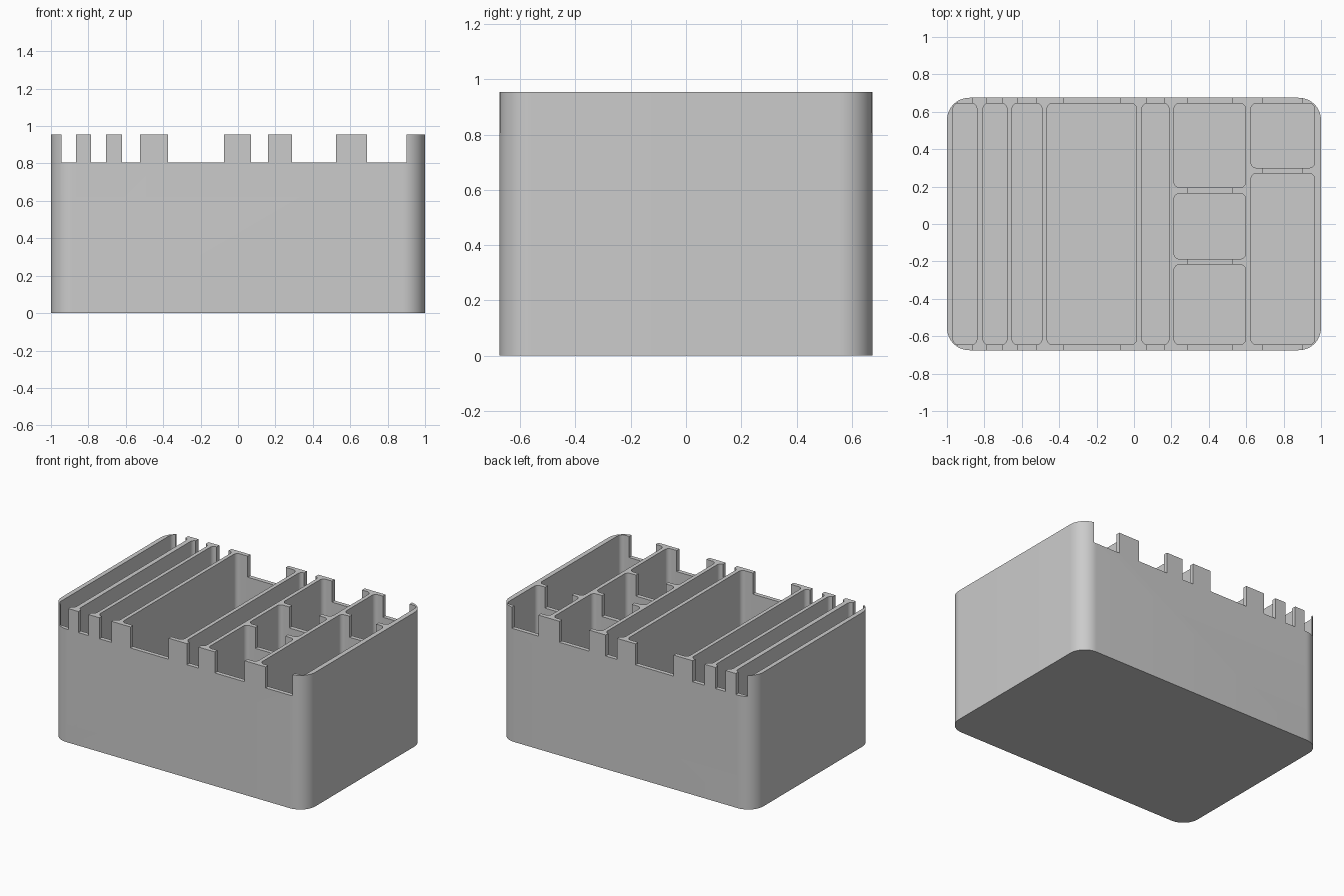
import bpy, bmesh, math

if "Cube" in bpy.data.objects:
    bpy.data.objects.remove(bpy.data.objects["Cube"])

HALF_X, HALF_Y, TOP = 1.0, 0.675, 0.955
FLOOR, NOTCH_Z = 0.032, 0.805
INNER = 0.645

grey = bpy.data.materials.new("light grey plastic")
grey.diffuse_color = (0.6, 0.6, 0.6, 1)
grey.use_nodes = True
grey.node_tree.nodes["Principled BSDF"].inputs["Base Color"].default_value = grey.diffuse_color


def add_prism(bm, x0, x1, y0, y1, z0, z1, r=0.0, seg=8):
    """Upright block with rounded vertical corners."""
    pts = []
    if r == 0:
        pts = [(x1, y1), (x0, y1), (x0, y0), (x1, y0)]
    else:
        corners = [(x1 - r, y1 - r), (x0 + r, y1 - r), (x0 + r, y0 + r), (x1 - r, y0 + r)]
        for i, (cx, cy) in enumerate(corners):
            for k in range(seg + 1):
                a = math.pi / 2 * (i + k / seg)
                pts.append((cx + r * math.cos(a), cy + r * math.sin(a)))
    low = [bm.verts.new((x, y, z0)) for x, y in pts]
    high = [bm.verts.new((x, y, z1)) for x, y in pts]
    bm.faces.new(low[::-1])
    bm.faces.new(high)
    n = len(pts)
    for i in range(n):
        j = (i + 1) % n
        bm.faces.new((low[i], low[j], high[j], high[i]))


def make_object(name, prisms):
    bm = bmesh.new()
    for p in prisms:
        add_prism(bm, *p)
    mesh = bpy.data.meshes.new(name)
    bm.to_mesh(mesh)
    bm.free()
    ob = bpy.data.objects.new(name, mesh)
    bpy.context.collection.objects.link(ob)
    return ob


# Columns: x range of compartment, x range of its notch, y ranges of the cells
full = [(-INNER, INNER)]
columns = [
    (-0.968, -0.840, -0.945, -0.865, full),
    (-0.807, -0.679, -0.785, -0.705, full),
    (-0.652, -0.492, -0.620, -0.525, full),
    (-0.465, 0.014, -0.375, -0.075, full),
    (0.042, 0.187, 0.070, 0.160, full),
    (0.214, 0.597, 0.290, 0.525, [(-INNER, -0.217), (-0.187, 0.163), (0.195, INNER)]),
    (0.625, 0.966, 0.690, 0.900, [(-INNER, 0.270), (0.300, INNER)]),
]
pockets, notches = [], []
for x0, x1, n0, n1, cells in columns:
    pockets += [(x0, x1, y0, y1, FLOOR, TOP + 0.1, 0.03, 6) for y0, y1 in cells]
    notches.append((n0, n1, -0.8, 0.8, NOTCH_Z, TOP + 0.2))

# Tray body with compartments and finger notches cut out
tray = make_object("compartment_tray", [(-HALF_X, HALF_X, -HALF_Y, HALF_Y, 0, TOP, 0.12, 16)])
tray.data.materials.append(grey)
bpy.context.view_layer.objects.active = tray
tray.select_set(True)
for name, prisms in (("pocket_cutter", pockets), ("notch_cutter", notches)):
    cutter = make_object(name, prisms)
    cutter.hide_render = True
    mod = tray.modifiers.new(name, 'BOOLEAN')
    mod.operation = 'DIFFERENCE'
    mod.solver = 'EXACT'
    mod.object = cutter
    bpy.ops.object.modifier_apply(modifier=mod.name)
    bpy.data.objects.remove(cutter)

bpy.ops.object.shade_smooth_by_angle(angle=math.radians(30))
